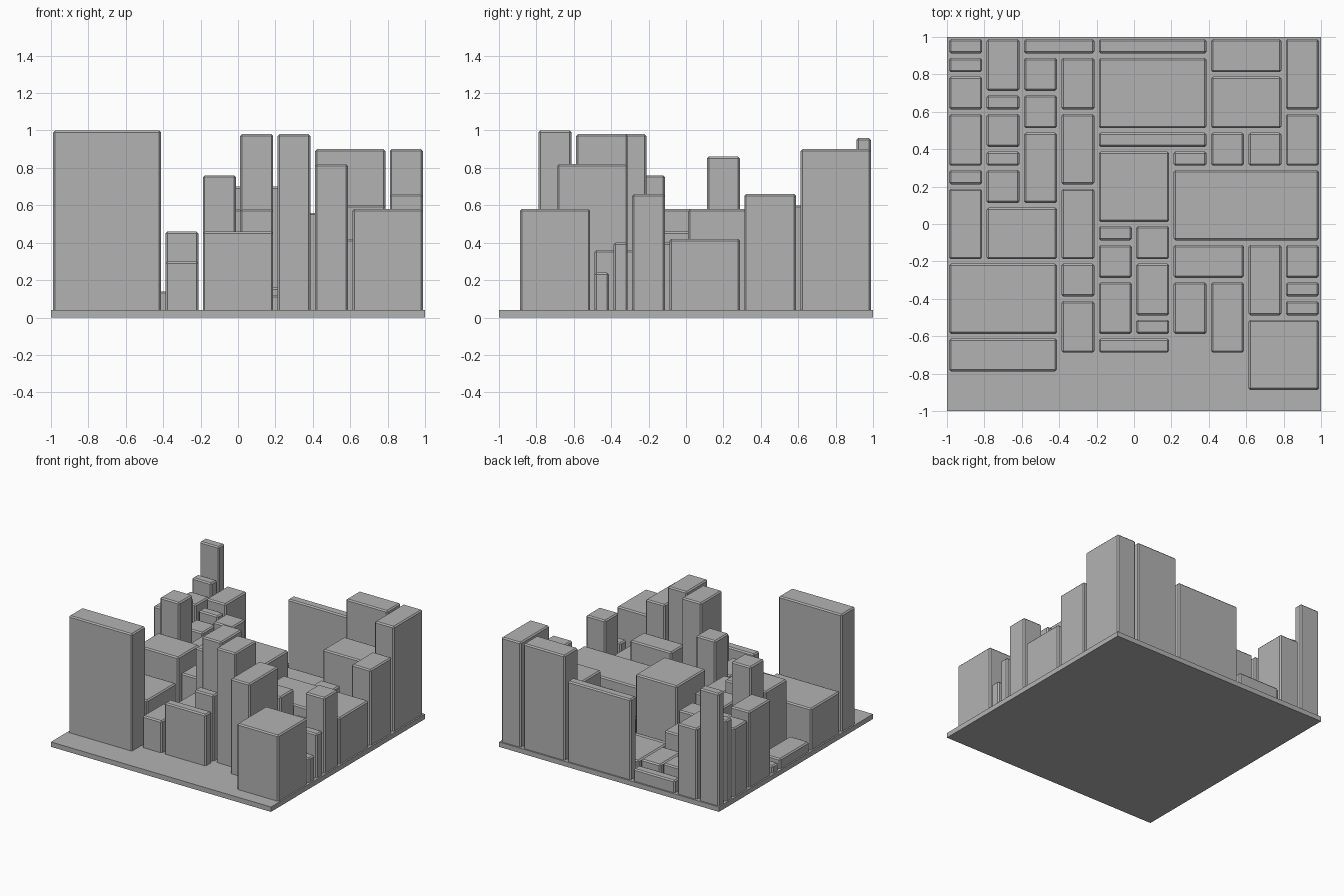
import bpy
import bmesh

cube = bpy.data.objects.get("Cube")
if cube:
    bpy.data.objects.remove(cube, do_unlink=True)

COLUMNS = 10
CELL_X, CELL_Y = 0.2, 0.1
GAP, BEVEL, BASE_TOP = 0.012, 0.01, 0.04

grey = bpy.data.materials.new("concrete_grey")
grey.use_nodes = True
grey.diffuse_color = (0.45, 0.45, 0.45, 1)
grey.node_tree.nodes["Principled BSDF"].inputs["Base Color"].default_value = grey.diffuse_color


def add_block(name, x_range, y_range, z_range, bevel=0.0):
    """Box between the given limits, with every edge except the foot chamfered."""
    bm = bmesh.new()
    bmesh.ops.create_cube(bm, size=1.0)
    for vert in bm.verts:
        for axis, (low, high) in enumerate((x_range, y_range, z_range)):
            vert.co[axis] = high if vert.co[axis] > 0 else low
    if bevel:
        foot = z_range[0] + bevel
        edges = [e for e in bm.edges if max(v.co.z for v in e.verts) > foot]
        bmesh.ops.bevel(bm, geom=edges, offset=bevel, segments=1, affect='EDGES')
    mesh = bpy.data.meshes.new(name)
    bm.to_mesh(mesh)
    bm.free()
    mesh.materials.append(grey)
    block = bpy.data.objects.new(name, mesh)
    bpy.context.collection.objects.link(block)
    return block


# Buildings as (columns wide, rows deep, roof height), in the order they fill the plot
back_district = [
    (1, 1, .96), (1, 3, .62), (2, 1, .14), (3, 1, .7), (2, 2, .9), (1, 4, .9),
    (1, 1, .7), (1, 2, .2), (1, 3, .18), (3, 4, .16),
    (1, 2, .6), (2, 3, .6),
    (1, 1, .56), (1, 2, .56),
    (1, 3, .66), (1, 2, .5), (1, 4, .3), (1, 3, .66),
]
middle_district = [
    (1, 4, .5), (3, 1, .12), (1, 2, .36), (1, 2, .3),
    (1, 1, .4), (2, 4, .58), (1, 1, .2),
    (1, 1, .1), (1, 2, .86), (4, 4, .42),
    (1, 4, .12), (1, 4, .46),
    (2, 3, .58),
    (1, 1, .2), (1, 2, .4),
]
front_district = [
    (1, 2, .76), (2, 2, .56), (1, 4, .36), (1, 2, .66),
    (3, 4, .38), (1, 2, .24), (1, 3, .98),
    (1, 3, .4), (1, 3, .98), (1, 4, .82), (1, 1, .4),
    (1, 3, .3), (1, 1, .24),
    (1, 1, .58), (2, 4, .58),
    (3, 2, 1), (2, 1, .46),
]

# Ground slab
add_block("ground_slab", (-1, 1), (-1, 1), (0, BASE_TOP))

# Each building takes the leftmost free lot nearest the back edge
filled = [0] * COLUMNS
districts = {"back": back_district, "middle": middle_district, "front": front_district}
for district, buildings in districts.items():
    for number, (wide, deep, roof) in enumerate(buildings, start=1):
        row = min(filled)
        column = filled.index(row)
        left = column * CELL_X - 1
        back = 1 - row * CELL_Y
        add_block(
            f"{district}_building_{number}",
            (left + GAP, left + wide * CELL_X - GAP),
            (back - deep * CELL_Y + GAP, back - GAP),
            (BASE_TOP, roof),
            BEVEL,
        )
        for taken in range(column, column + wide):
            filled[taken] = row + deep
